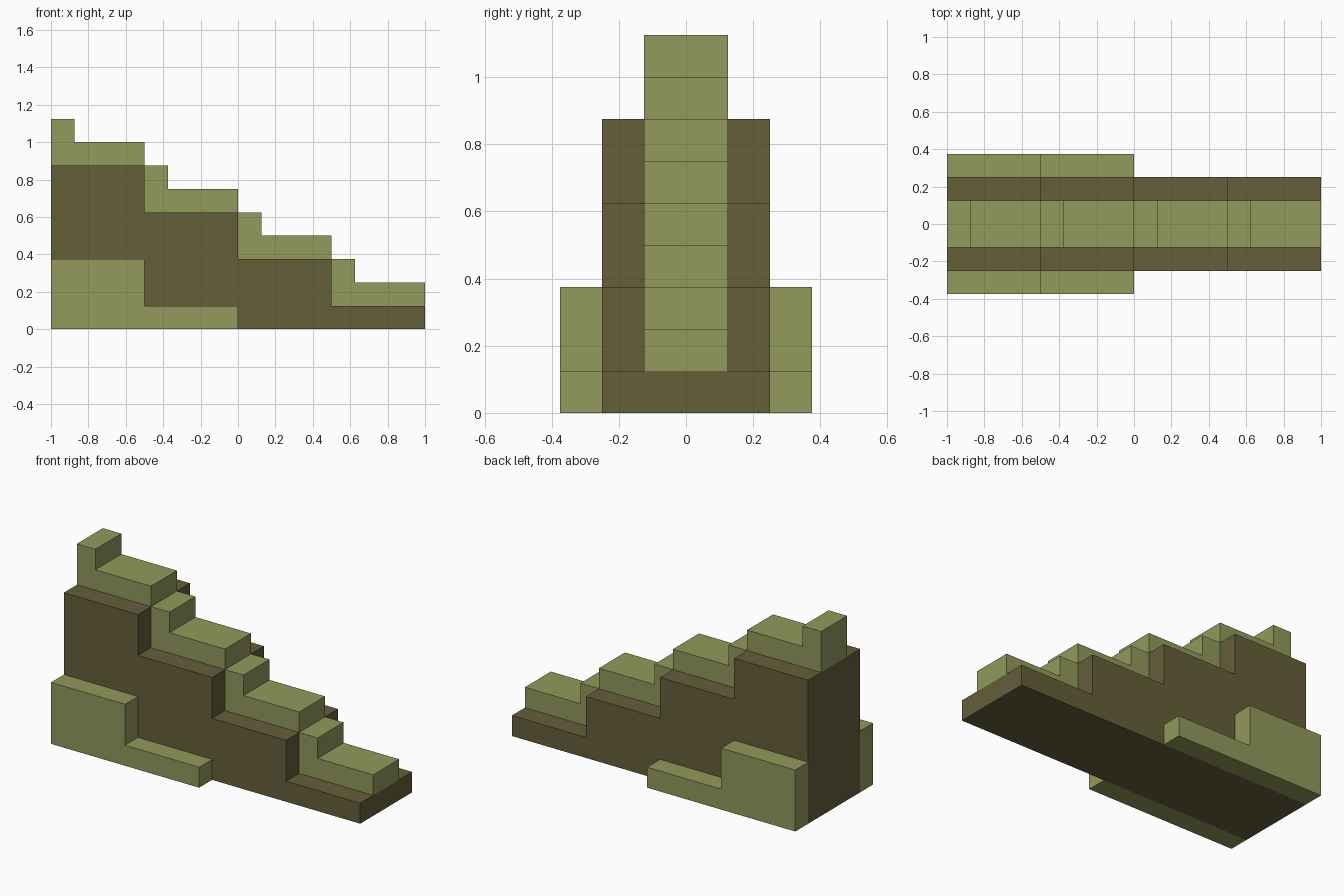
import bpy
import bmesh

old = bpy.data.objects.get("Cube")
if old:
    bpy.data.objects.remove(old, do_unlink=True)

UNIT = 0.125  # every part sits on this module


def material(name, rgb):
    mat = bpy.data.materials.new(name)
    mat.use_nodes = True
    mat.diffuse_color = (*rgb, 1)
    mat.node_tree.nodes["Principled BSDF"].inputs["Base Color"].default_value = (*rgb, 1)
    return mat


def stepped_block(name, x, z, steps, y0, y1, mat):
    """Extrude a descending profile along y; steps are (run, height) in units."""
    length = sum(run for run, _ in steps)
    profile = [(0, 0)]
    along = 0
    for run, height in steps:
        profile += [(along, height), (along + run, height)]
        along += run
    profile.append((length, 0))

    bm = bmesh.new()
    face = bm.faces.new([bm.verts.new((x + px * UNIT, y0 * UNIT, z + pz * UNIT))
                         for px, pz in profile])
    grown = bmesh.ops.extrude_face_region(bm, geom=[face])
    verts = [v for v in grown["geom"] if isinstance(v, bmesh.types.BMVert)]
    bmesh.ops.translate(bm, verts=verts, vec=(0, (y1 - y0) * UNIT, 0))
    bmesh.ops.recalc_face_normals(bm, faces=bm.faces)
    mesh = bpy.data.meshes.new(name)
    bm.to_mesh(mesh)
    bm.free()
    mesh.materials.append(mat)
    obj = bpy.data.objects.new(name, mesh)
    bpy.context.collection.objects.link(obj)


olive = material("olive_green", (0.288, 0.319, 0.107))
brown = material("dark_brown", (0.130, 0.114, 0.042))

# Stepped core
core_heights = [7, 5, 3, 1]
stepped_block("stair_core", -1, 0, [(4, h) for h in core_heights], -2, 2, brown)

# Raised tread with a low riser at its back, one per step
for i, h in enumerate(core_heights):
    stepped_block(f"tread_{i + 1}", -1 + i * 4 * UNIT, h * UNIT,
                  [(1, 2), (3, 1)], -1, 1, olive)

# Stepped buttresses along both sides
for name, y in (("front_buttress", -3), ("back_buttress", 2)):
    stepped_block(name, -1, 0, [(4, 3), (4, 1)], y, y + 1, olive)
